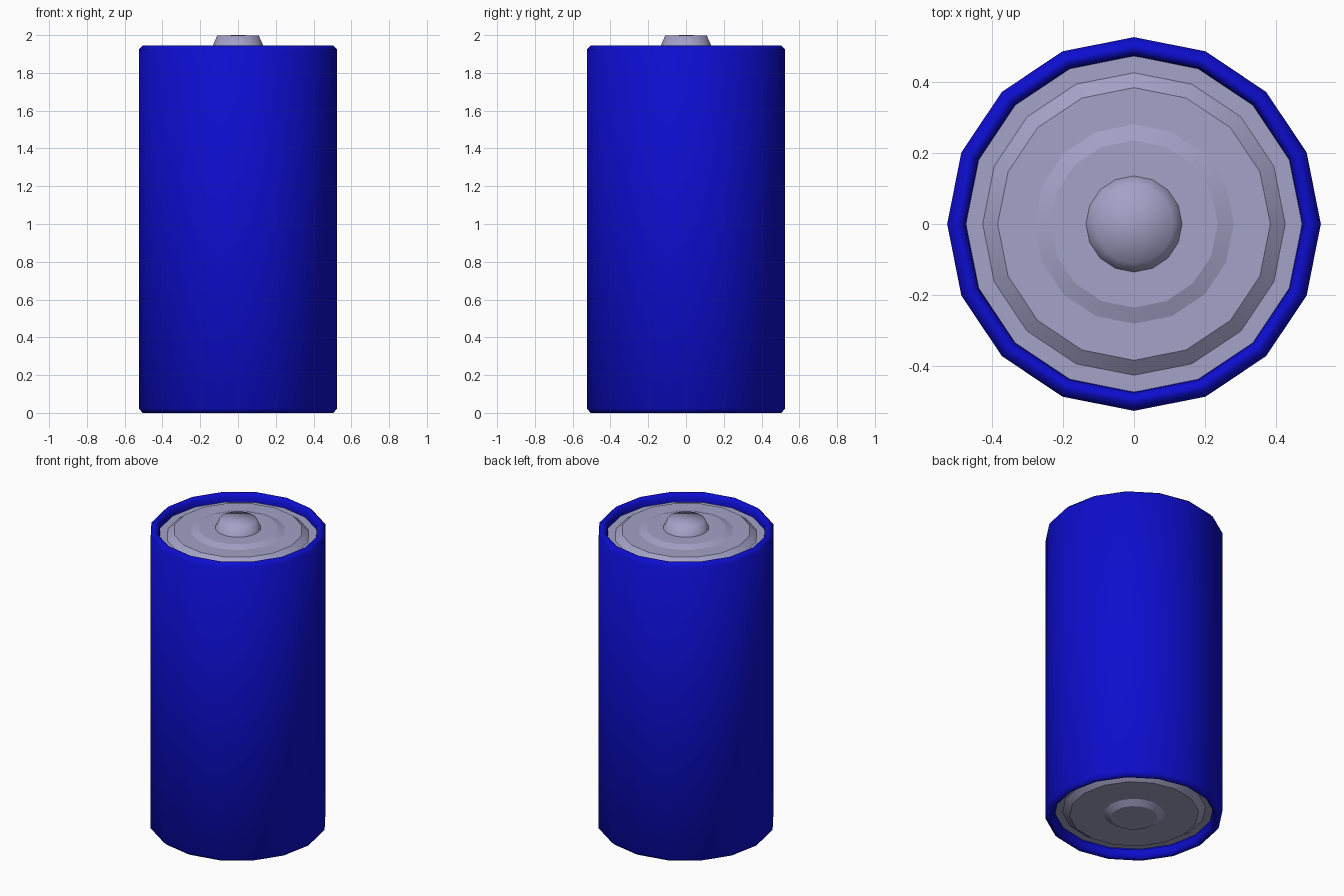
import bpy, bmesh, math

if "Cube" in bpy.data.objects:
    bpy.data.objects.remove(bpy.data.objects["Cube"])

SIDES = 16


def material(name, rgb):
    m = bpy.data.materials.new(name)
    m.diffuse_color = (*rgb, 1)
    m.use_nodes = True
    m.node_tree.nodes["Principled BSDF"].inputs["Base Color"].default_value = m.diffuse_color
    return m


def lathe(name, profile, mat, angle):
    """Revolve (radius, z) points about z; radius 0 becomes a pole."""
    bm = bmesh.new()
    rings = []
    for r, z in profile:
        if r == 0:
            rings.append([bm.verts.new((0, 0, z))] * SIDES)
        else:
            rings.append([bm.verts.new((r * math.cos(2 * math.pi * i / SIDES),
                                        r * math.sin(2 * math.pi * i / SIDES), z))
                          for i in range(SIDES)])
    for a, b in zip(rings, rings[1:]):
        for i in range(SIDES):
            j = (i + 1) % SIDES
            bm.faces.new(list(dict.fromkeys((a[i], a[j], b[j], b[i]))))
    # Make sure every strip faces away from the battery
    mesh = bpy.data.meshes.new(name)
    bm.to_mesh(mesh)
    bm.free()
    ob = bpy.data.objects.new(name, mesh)
    bpy.context.collection.objects.link(ob)
    mesh.materials.append(mat)
    bpy.ops.object.select_all(action='DESELECT')
    ob.select_set(True)
    bpy.context.view_layer.objects.active = ob
    bpy.ops.object.shade_smooth_by_angle(angle=math.radians(angle))
    return ob


blue = material("blue_wrap", (0.004, 0.004, 0.62))
metal = material("pale_metal", (0.37, 0.36, 0.57))

# Wrapper sleeve with rounded lips folded over both ends
lathe("jacket", [(0.472, 0.055), (0.474, 0.02), (0.488, 0.0), (0.504, 0.0), (0.525, 0.022),
                 (0.525, 1.923), (0.504, 1.945), (0.488, 1.945), (0.474, 1.925),
                 (0.472, 1.892)], blue, 75)

# Stepped plate at the positive end
lathe("top_plate", [(0.472, 1.892), (0.425, 1.892), (0.383, 1.926), (0.28, 1.926),
                    (0.235, 1.942), (0.135, 1.942)], metal, 18)

# Raised contact button
lathe("top_button", [(0.135, 1.942), (0.11, 1.998), (0.0, 2.0)], metal, 80)

# Stepped plate at the negative end
lathe("bottom_plate", [(0.0, 0.003), (0.14, 0.003), (0.18, 0.03), (0.383, 0.03),
                       (0.425, 0.06), (0.472, 0.06)], metal, 18)
